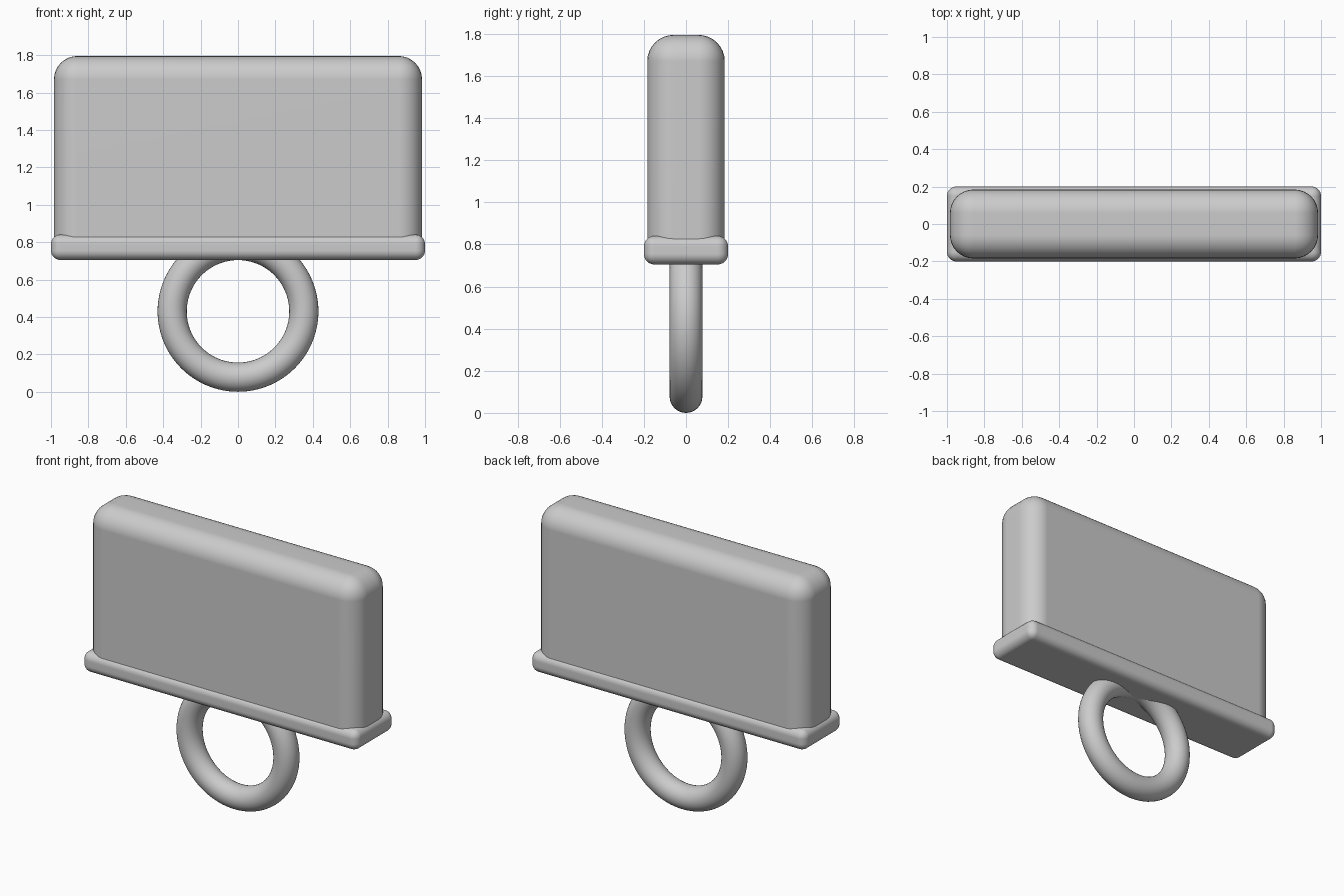
import bpy, bmesh

if "Cube" in bpy.data.objects:
    bpy.data.objects.remove(bpy.data.objects["Cube"])


def rounded_box(name, size, z_min, z_max, radius, round_bottom=True):
    bm = bmesh.new()
    bmesh.ops.create_cube(bm, size=1)
    for v in bm.verts:
        v.co = (v.co.x * size[0], v.co.y * size[1],
                z_max if v.co.z > 0 else z_min)
    edges = [e for e in bm.edges
             if round_bottom or any(v.co.z > z_min + 1e-4 for v in e.verts)]
    bmesh.ops.bevel(bm, geom=edges, offset=radius, offset_type='OFFSET',
                    segments=8, profile=0.5, affect='EDGES')
    mesh = bpy.data.meshes.new(name)
    bm.to_mesh(mesh)
    bm.free()
    obj = bpy.data.objects.new(name, mesh)
    bpy.context.collection.objects.link(obj)
    mesh.shade_smooth()
    mod = obj.modifiers.new("weighted_normals", 'WEIGHTED_NORMAL')
    mod.keep_sharp = True
    mesh.set_sharp_from_angle(angle=0.7)
    return obj


# Upright slab, open-edged bottom seated inside the base plate
rounded_box("body", (1.968, 0.368), 0.76, 1.795, 0.125, round_bottom=False)

# Slightly wider plate under the slab
rounded_box("base_plate", (2.0, 0.4), 0.705, 0.84, 0.05)

# Finger ring under the plate, its top sunk into the plate and slab
bpy.ops.mesh.primitive_torus_add(
    major_radius=0.352, minor_radius=0.078, major_segments=96,
    minor_segments=32, location=(0, 0, 0.43), rotation=(1.5707963, 0, 0))
ring = bpy.context.object
ring.name = "ring_handle"
ring.data.shade_smooth()
